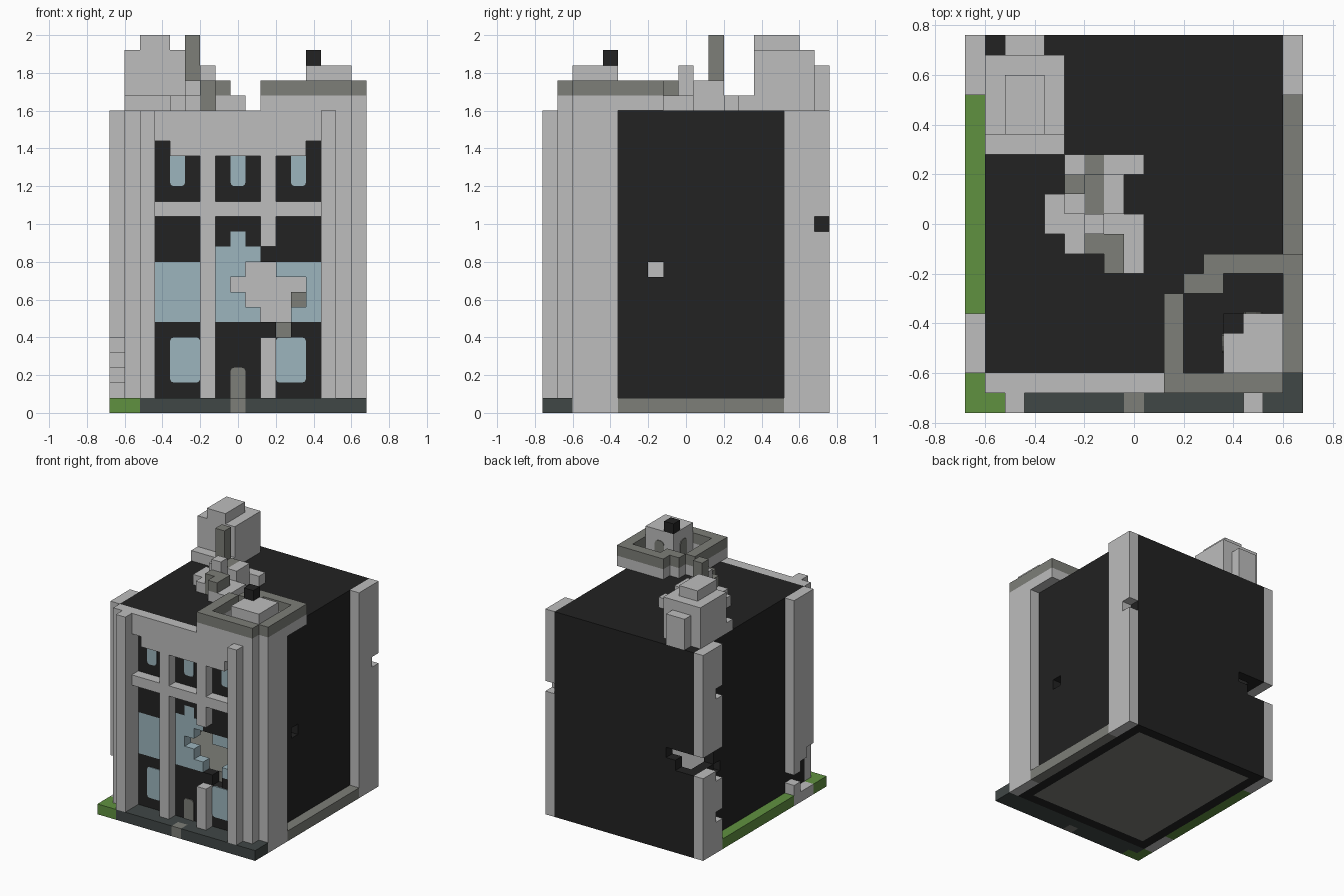
import bpy, bmesh
from mathutils import Vector

cube = bpy.data.objects.get("Cube")
if cube:
    bpy.data.objects.remove(cube, do_unlink=True)

U = 0.08                              # edge of one block
ORIGIN = Vector((-0.68, -0.76, 0))    # corner of the block grid


def material(name, r, g, b):
    m = bpy.data.materials.new(name)
    m.use_nodes = True
    m.diffuse_color = (r, g, b, 1)
    m.node_tree.nodes["Principled BSDF"].inputs["Base Color"].default_value = (r, g, b, 1)
    return m


STONE = material("light_stone", .51, .51, .51)
GREY = material("weathered_grey", .205, .209, .188)
BLACK = material("black_wall", .016, .016, .016)
SLATE = material("slate_pavement", .051, .063, .061)
GRASS = material("grass_green", .117, .283, .051)
GLASS = material("pale_blue_glass", .332, .462, .509)


def finish(name, bm, mat):
    mesh = bpy.data.meshes.new(name)
    bm.to_mesh(mesh)
    bm.free()
    mesh.materials.append(mat)
    ob = bpy.data.objects.new(name, mesh)
    bpy.context.scene.collection.objects.link(ob)
    return ob


def cells(boxes):
    return {(i, j, k) for a, b, c, d, e, f in boxes
            for i in range(a, b) for j in range(c, d) for k in range(e, f)}


def blocks(name, mat, boxes, holes=()):
    """Join grid boxes (x0, x1, y0, y1, z0, z1), less the holes, into one skin."""
    solid = cells(boxes) - cells(holes)
    bm = bmesh.new()
    for cell in solid:
        for axis in range(3):
            for side in (0, 1):
                near = list(cell)
                near[axis] += 2 * side - 1
                if tuple(near) in solid:
                    continue
                u, v = (axis + 1) % 3, (axis + 2) % 3
                ring = []
                for du, dv in ((0, 0), (1, 0), (1, 1), (0, 1)):
                    p = Vector(cell)
                    p[axis] += side
                    p[u] += du
                    p[v] += dv
                    ring.append(bm.verts.new(ORIGIN + p * U))
                bm.faces.new(ring if side else ring[::-1])
    bmesh.ops.remove_doubles(bm, verts=bm.verts, dist=0.001)
    return finish(name, bm, mat)


def plate(name, mat, centre, size, corners, radius=0.02):
    """Thin panel; corners is 'top', 'bottom' or 'all' rounded ends."""
    bm = bmesh.new()
    bmesh.ops.create_cube(bm, size=1)
    bmesh.ops.scale(bm, vec=size, verts=bm.verts)
    thin = 1 if size[1] < size[0] else 0
    edges = []
    for e in bm.edges:
        a, b = (v.co for v in e.verts)
        if abs(a[thin] - b[thin]) > 1e-5:
            if corners == 'all' or (a.z > 0) == (corners == 'top'):
                edges.append(e)
    bmesh.ops.bevel(bm, geom=edges, offset=radius, segments=2, profile=0.5, affect='EDGES')
    bmesh.ops.translate(bm, vec=centre, verts=bm.verts)
    return finish(name, bm, mat)


# Breaches in the walls
front_breach = [(8, 9, 2, 3, 8, 9), (9, 10, 2, 3, 7, 10), (10, 11, 2, 3, 6, 10),
                (11, 12, 2, 3, 5, 9), (12, 13, 2, 3, 7, 9)]
rear_breach = [(1, 2, 16, 19, 8, 10), (2, 3, 18, 19, 8, 10), (3, 4, 18, 19, 9, 10),
               (1, 2, 15, 16, 7, 8)]
side_breach = [(15, 16, 7, 8, 9, 10)]

# Main hollow body with glazed middle storey
glazing = [(3, 6, 2, 3, 6, 10), (7, 10, 2, 3, 6, 11), (8, 9, 2, 3, 11, 12),
           (11, 14, 2, 3, 6, 10)]
blocks("main_walls", BLACK, [(1, 16, 2, 19, 0, 20)],
       [(2, 15, 3, 18, 0, 19)] + glazing + front_breach + rear_breach + side_breach)
blocks("middle_glazing", GLASS, glazing, front_breach)
blocks("ground_floor", GREY, [(2, 15, 3, 18, 0, 1)])
blocks("inner_floor", GREY, [(5, 15, 3, 10, 5, 6), (12, 13, 4, 5, 6, 8)])
blocks("inner_partitions", STONE, [(4, 15, 10, 11, 1, 19), (4, 5, 3, 10, 1, 19)])

# Pavement and side strips
lawn = [(0, 2, 0, 1, 0, 1), (0, 1, 1, 2, 0, 1), (0, 1, 5, 16, 0, 1)]
step = [(8, 9, 0, 1, 0, 1)]
blocks("pavement", SLATE, [(0, 17, 0, 2, 0, 1)], lawn + step)
blocks("lawn", GRASS, lawn)
blocks("door_step", GREY, step)
blocks("side_path", GREY, [(16, 17, 5, 16, 0, 1)])

# Front facade: outer strips, piers, band and top fascia
blocks("facade_frame", STONE, [
    (1, 3, 1, 2, 1, 20), (14, 16, 1, 2, 1, 20),
    (3, 14, 1, 2, 18, 20), (4, 13, 1, 2, 17, 18), (3, 14, 1, 2, 13, 14),
    (6, 7, 1, 2, 1, 17), (10, 11, 1, 2, 1, 5), (10, 11, 1, 2, 11, 17)])
for side, i in (("right", 2), ("left", 14)):
    blocks(f"front_pier_{side}", STONE, [(i, i + 1, 0, 1, 1, 20)])

# Corner pillars, with worn gaps
blocks("front_pillar_left", STONE, [(16, 17, 2, 5, 0, 20)])
blocks("front_pillar_right", STONE, [(0, 1, 2, 5, 0, 20)],
       [(0, 1, 2, 3, 1, 5), (0, 1, 3, 4, 1, 4), (0, 1, 4, 5, 2, 3)])
blocks("rear_pillar_left", STONE, [(16, 17, 16, 19, 0, 20)], [(16, 17, 18, 19, 12, 13)])
blocks("rear_pillar_right", STONE, [(0, 1, 16, 19, 0, 20)],
       [(0, 1, 16, 19, 8, 10), (0, 1, 16, 17, 7, 8), (0, 1, 16, 17, 15, 16),
        (0, 1, 16, 17, 3, 4)])

# Windows and door
Y = -0.602
for n, x in enumerate((-.32, 0, .32)):
    plate(f"upper_window_{n + 1}", GLASS, (x, Y, 1.28), (U, .008, .16), 'bottom')
for side, x in (("right", -.28), ("left", .28)):
    plate(f"lower_window_{side}", GLASS, (x, Y, .28), (.16, .008, .24), 'all')
plate("front_door", GREY, (0, Y, .16), (U, .008, .16), 'top')


# Roof corner terrace: ring wall in two courses
def ring(z):
    return [(10, 16, 1, 2, z, z + 1), (10, 11, 2, 6, z, z + 1), (11, 13, 6, 7, z, z + 1),
            (12, 17, 7, 8, z, z + 1), (16, 17, 2, 7, z, z + 1)]


blocks("terrace_wall", STONE, ring(20))
blocks("terrace_coping", GREY, ring(21))
blocks("terrace_hut", STONE, [(13, 16, 2, 5, 20, 23)])
blocks("hut_chimney", BLACK, [(13, 14, 4, 5, 23, 24)])
plate("hut_arch_rear", GREY, (.48, -.359, 1.69), (U, .008, .14), 'top', .03)
plate("hut_arch_side", GREY, (.359, -.48, 1.69), (.008, U, .14), 'top', .03)

# Roof rubble around a broken post
blocks("rubble_light", STONE, [
    (5, 6, 12, 13, 20, 21), (7, 9, 12, 13, 20, 21), (7, 8, 10, 12, 20, 22),
    (4, 6, 9, 11, 20, 21), (5, 6, 10, 11, 21, 22), (6, 7, 9, 10, 20, 23),
    (7, 9, 9, 10, 20, 21), (5, 6, 8, 9, 20, 21), (8, 9, 7, 9, 20, 21), (7, 8, 7, 8, 20, 21)])
blocks("rubble_dark", GREY, [
    (6, 7, 12, 13, 20, 21), (6, 7, 10, 12, 20, 22), (6, 8, 8, 9, 20, 22),
    (7, 8, 7, 8, 21, 22)])
blocks("broken_post", GREY, [(5, 6, 11, 12, 20, 25)])

# Stepped roof tower at the rear
blocks("roof_tower", STONE, [
    (1, 5, 13, 14, 20, 21), (1, 5, 14, 18, 20, 24), (2, 4, 14, 17, 24, 25),
    (2, 4, 18, 19, 20, 23)])
